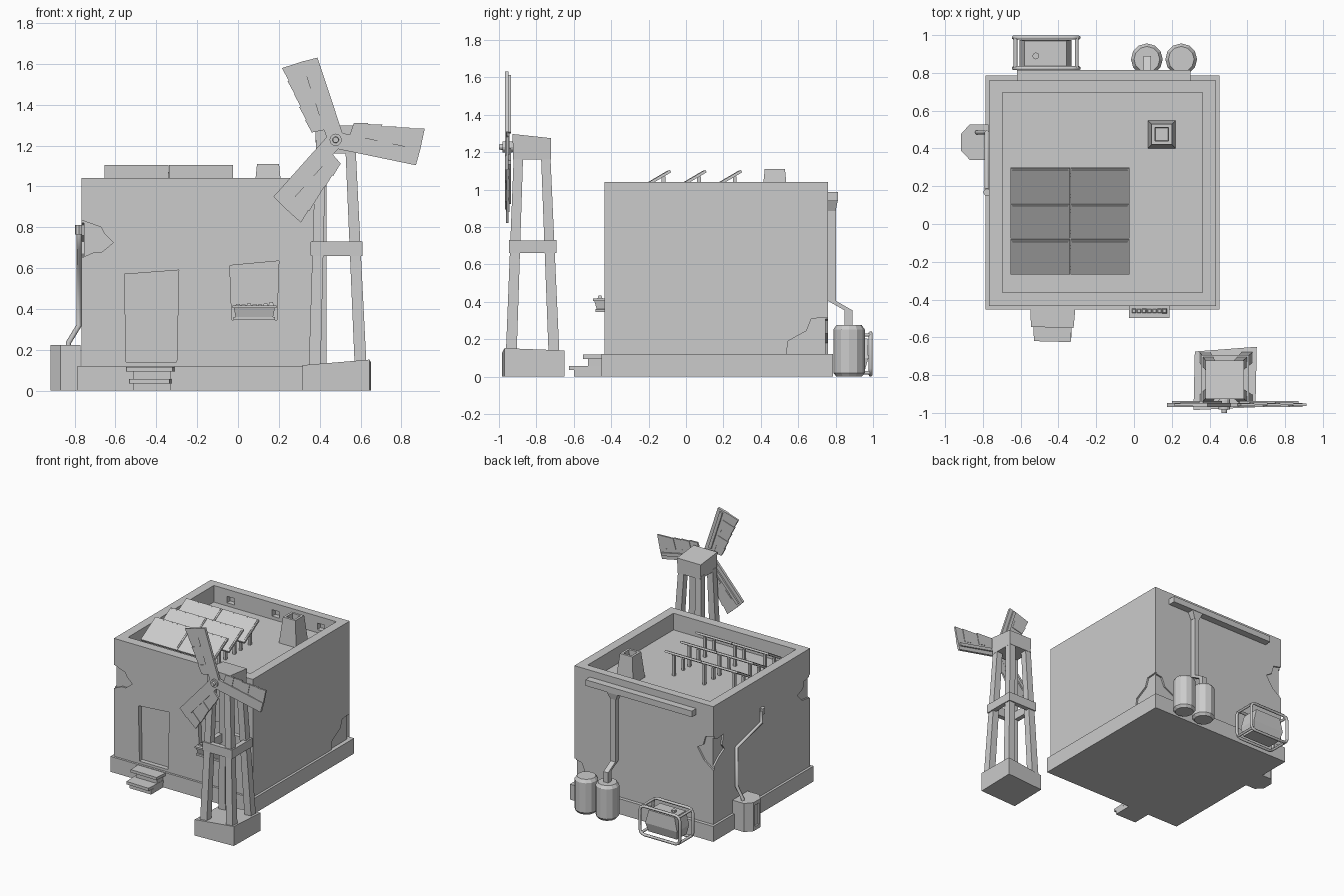
import bpy, bmesh, math, random
from math import sin, cos, pi, radians
random.seed(4)


def loft(name, rings):
    """Skin a stack of equal-length rings and cap both ends."""
    bm = bmesh.new()
    rows = [[bm.verts.new(p) for p in r] for r in rings]
    n = len(rows[0])
    for a, b in zip(rows, rows[1:]):
        for i in range(n):
            bm.faces.new((a[i], a[(i + 1) % n], b[(i + 1) % n], b[i]))
    bm.faces.new(rows[0])
    bm.faces.new(rows[-1])
    bmesh.ops.recalc_face_normals(bm, faces=bm.faces)
    me = bpy.data.meshes.new(name)
    bm.to_mesh(me)
    bm.free()
    ob = bpy.data.objects.new(name, me)
    bpy.context.collection.objects.link(ob)
    return ob


def rect(x0, x1, y0, y1, z):
    return [(x0, y0, z), (x1, y0, z), (x1, y1, z), (x0, y1, z)]


def sq(cx, cy, h, z):
    return rect(cx - h, cx + h, cy - h, cy + h, z)


def box(name, x0, x1, y0, y1, z0, z1):
    return loft(name, [rect(x0, x1, y0, y1, z0), rect(x0, x1, y0, y1, z1)])


def prism_y(name, pts, y0, y1):
    return loft(name, [[(x, y, z) for x, z in pts] for y in (y0, y1)])


def prism_x(name, pts, x0, x1):
    return loft(name, [[(x, y, z) for y, z in pts] for x in (x0, x1)])


def circle(cx, cy, r, z, n=12):
    return [(cx + r * cos(2 * pi * i / n), cy + r * sin(2 * pi * i / n), z) for i in range(n)]


def tube(name, pts, r, cyclic=False):
    cu = bpy.data.curves.new(name, 'CURVE')
    cu.dimensions = '3D'
    cu.bevel_depth, cu.bevel_resolution, cu.use_fill_caps = r, 1, True
    sp = cu.splines.new('POLY')
    sp.points.add(len(pts) - 1)
    for p, c in zip(sp.points, pts):
        p.co = (*c, 1)
    sp.use_cyclic_u = cyclic
    ob = bpy.data.objects.new(name, cu)
    bpy.context.collection.objects.link(ob)
    return ob


def cut(ob, cutters):
    for c in cutters:
        m = ob.modifiers.new('cut', 'BOOLEAN')
        m.operation, m.object, m.solver = 'DIFFERENCE', c, 'EXACT'
    bpy.context.view_layer.update()
    ob.data = bpy.data.meshes.new_from_object(ob.evaluated_get(bpy.context.evaluated_depsgraph_get()))
    ob.modifiers.clear()
    for c in cutters:
        bpy.data.objects.remove(c)


# House walls with roof well, door, window, drains and broken plaster
X0, X1, Y0, Y1 = -0.767, 0.433, -0.435, 0.759
box('plinth', -0.786, 0.452, -0.452, 0.786, 0, 0.12)
walls = box('house_walls', X0, X1, Y0, Y1, 0.1, 1.04)
D = 0.013
cuts = [
    box('c_roof', -0.696, 0.362, -0.362, 0.696, 0.91, 1.2),
    prism_y('c_door', [(-0.556, 0.57), (-0.29, 0.59), (-0.30, 0.14), (-0.547, 0.14)], -0.5, -0.40),
    prism_y('c_window', [(-0.04, 0.613), (0.20, 0.635), (0.19, 0.345), (-0.03, 0.345)], -0.5, -0.40),
    prism_y('c_plaster_front', [(-0.8, 0.835), (-0.767, 0.835), (-0.67, 0.80), (-0.655, 0.77), (-0.61, 0.725),
            (-0.665, 0.68), (-0.70, 0.68), (-0.767, 0.65), (-0.8, 0.65)], Y0 - 0.1, Y0 + D),
    prism_x('c_plaster_left', [(-0.5, 0.837), (-0.36, 0.81), (-0.35, 0.76), (-0.28, 0.73), (-0.34, 0.67), (-0.5, 0.648)],
            X0 - 0.1, X0 + D),
    prism_x('c_plaster_left_back', [(0.8, 0.81), (0.70, 0.77), (0.63, 0.78), (0.65, 0.70), (0.62, 0.66),
            (0.69, 0.62), (0.8, 0.52)], X0 - 0.1, X0 + D),
    prism_y('c_plaster_back', [(-0.8, 0.812), (-0.70, 0.79), (-0.68, 0.72), (-0.63, 0.69), (-0.69, 0.60), (-0.8, 0.518)],
            Y1 - D, Y1 + 0.1),
    prism_x('c_plaster_right', [(0.8, 0.32), (0.67, 0.31), (0.645, 0.245), (0.545, 0.19), (0.53, 0.05), (0.8, 0.05)],
            X1 - D, X1 + 0.1),
    prism_y('c_plaster_back_right', [(0.5, 0.322), (0.37, 0.30), (0.34, 0.23), (0.24, 0.18), (0.21, 0.048), (0.5, 0.048)],
            Y1 - D, Y1 + 0.1)]
cuts += [box('c_drain', x - 0.032, x + 0.032, 0.66, 0.735, 0.935, 0.985) for x in (-0.55, -0.16, 0.23)]
cut(walls, cuts)

# Door steps
for i, (z, y, x0, x1) in enumerate([(0.095, -0.55, -0.55, -0.31), (0.035, -0.625, -0.535, -0.325)]):
    loft(f'step_tread_{i}', [[(x0 + 0.005, y + 0.005, h), (x1 - 0.01, y, h), (x1, -0.44, h), (x0, -0.44, h)]
                             for h in (z, z + 0.022)])
    box(f'step_riser_{i}', -0.515, -0.33, y + 0.025, -0.44, 0, z)

# Window planter with soil and leaves
loft('planter', [rect(-0.022, 0.182, -0.485, -0.42, 0.345), rect(-0.022, 0.182, -0.485, -0.42, 0.36),
                 rect(-0.012, 0.172, -0.478, -0.42, 0.362), rect(-0.02, 0.18, -0.49, -0.42, 0.405)])
box('planter_rim', -0.026, 0.188, -0.497, -0.42, 0.405, 0.418)
for i in range(7):
    x = 0.0 + i * 0.027
    loft(f'planter_leaf_{i}', [sq(x, -0.46, 0.015, 0.41), sq(x, -0.46, 0.008, random.uniform(0.422, 0.436))])

# Solar panels: three tilted rows of two, on posts
for j, yh in enumerate((0.30, 0.11, -0.08)):
    yl, zl, zh = yh - 0.182, 0.985, 1.092
    for k in range(2):
        x = -0.653 + k * 0.316
        for nm, m, lo, hi in (('frame', 0, 0, 0.014), ('cells', 0.01, 0.014, 0.017)):
            s = m * 0.59
            prism_x(f'solar_{nm}_{j}_{k}', [(yl + m, zl + lo + s), (yh - m, zh + lo - s),
                    (yh - m - 0.006, zh + hi - s), (yl + m - 0.006, zl + hi + s)], x + m, x + 0.313 - m)
    for k, x in enumerate((-0.60, -0.34, -0.08)):
        box(f'solar_back_post_{j}_{k}', x - 0.01, x + 0.01, yh - 0.05, yh - 0.03, 0.9, 1.07)
        box(f'solar_front_post_{j}_{k}', x - 0.01, x + 0.01, yl + 0.02, yl + 0.04, 0.9, 1.0)

# Tapered chimney with a hollow flue
cx, cy = 0.147, 0.475
loft('chimney', [sq(cx, cy, 0.075, 0.90), sq(cx, cy, 0.054, 1.11), sq(cx, cy, 0.036, 1.11), sq(cx, cy, 0.034, 1.0)])

# Gutter, funnel and downpipe
box('gutter', -0.62, 0.30, 0.75, 0.814, 0.94, 0.987)
loft('gutter_funnel', [rect(0.048, 0.092, 0.755, 0.80, 0.885), rect(0.02, 0.12, 0.755, 0.812, 0.945)])
path = [(0.78, 0.90), (0.78, 0.405), (0.868, 0.355), (0.868, 0.27)]
loft('downpipe', [rect(0.05, 0.09, y - 0.021, y + 0.021, z) for y, z in path])

# Rain barrels
for i, x in enumerate((0.068, 0.25)):
    loft(f'rain_barrel_{i}', [circle(x, 0.872, r, z) for r, z in
         ((0.068, 0), (0.084, 0.02), (0.084, 0.252), (0.068, 0.275))])

# Generator in a rounded tube frame
loft('generator_body', [rect(-0.59, -0.345, 0.835, 0.955, 0.03), rect(-0.605, -0.33, 0.825, 0.975, 0.10),
                        rect(-0.58, -0.357, 0.83, 0.97, 0.205)])
loft('generator_cap', [circle(-0.52, 0.89, 0.018, z, 8) for z in (0.2, 0.22)])
a, b, c, d, k = -0.637, -0.293, 0.011, 0.233, 0.035
hoop = [(a + k, c), (b - k, c), (b - .01, c + .01), (b, c + k), (b, d - k), (b - .01, d - .01),
        (b - k, d), (a + k, d), (a + .01, d - .01), (a, d - k), (a, c + k), (a + .01, c + .01)]
for i, y in enumerate((0.825, 0.987)):
    tube(f'generator_hoop_{i}', [(x, y, z) for x, z in hoop], 0.011, True)
for x in (a + 0.01, b - 0.01):
    for z in (c + 0.01, d - 0.01):
        tube('generator_crossbar', [(x, 0.825, z), (x, 0.987, z)], 0.01)

# Utility box on the left wall, with conduit up to a lamp
ring = [(-0.77, 0.34), (-0.87, 0.34), (-0.917, 0.39), (-0.917, 0.475), (-0.87, 0.527), (-0.77, 0.527)]
ubox = loft('utility_box', [[(x, y, z) for x, y in ring] for z in (0, 0.223)])
cut(ubox, [box('c_slot', -0.95, -0.905, 0.405, 0.46, 0.03, 0.195)])
for s in (0, 1):
    y = 0.35 if s == 0 else 0.517
    loft(f'utility_panel_{s}', [[(-0.878, y - 0.0, z), (-0.905, y + (0.03 if s == 0 else -0.03), z),
                                 (-0.89, 0.433, z)] for z in (0.03, 0.195)])
tube('conduit', [(-0.83, 0.485, 0.2), (-0.83, 0.485, 0.235), (-0.778, 0.485, 0.32), (-0.778, 0.485, 0.62),
                 (-0.778, 0.18, 0.70), (-0.778, 0.18, 0.79)], 0.013)
loft('conduit_head', [circle(-0.778, 0.168, 0.02, z, 8) for z in (0.765, 0.81)])

# Windmill base block, slightly crooked
corners = [(0.315, -0.985, 0.125), (0.643, -0.97, 0.152), (0.65, -0.65, 0.14), (0.322, -0.675, 0.12)]
loft('windmill_base', [[(x, y, 0) for x, y, z in corners], corners])

# Tower legs, brace ring and cap
TX, TY = 0.483, -0.82
for sx in (-1, 1):
    for sy in (-1, 1):
        loft('tower_leg', [sq(TX + 0.005 + sx * 0.113, TY + sy * 0.115, 0.029, 0.1),
                           sq(TX - 0.005 + sx * 0.073, TY - 0.003 + sy * 0.073, 0.025, 1.18)])
for s in (-1, 1):
    u, v = sorted((s * 0.127, s * 0.09))
    box('brace_x', TX - 0.125, TX + 0.127, TY + u, TY + v, 0.66, 0.73)
    box('brace_y', TX + u, TX + v, TY - 0.125, TY + 0.125, 0.662, 0.728)
loft('tower_cap', [rect(TX - 0.1, TX + 0.095, -0.925, -0.722, 1.16),
                   [(x, y, z) for x, y, z in zip((TX - .105, TX + .1, TX + .1, TX - .105),
                    (-0.927, -0.927, -0.722, -0.722), (1.297, 1.297, 1.275, 1.275))]])

# Hub and three plank sails
HX, HZ = 0.478, 1.228
loft('sail_hub', [[(HX + x, y, HZ + z) for x, z, _ in circle(0, 0, r, 0)] for y, r in
                  ((-0.90, 0.022), (-0.935, 0.03), (-0.982, 0.03), (-0.982, 0.016), (-1.0, 0.014))])


def sail_part(name, ang, pts, y0, y1):
    prism_y(name, [(HX + r * cos(ang) - t * sin(ang), HZ + r * sin(ang) + t * cos(ang)) for r, t in pts], y0, y1)


for i in range(3):
    ang = radians(108 + 120 * i)
    sail_part(f'sail_arm_{i}', ang, [(0.0, -0.042), (0.41, -0.04), (0.415, 0.04), (0.0, 0.039)], -0.968, -0.948)
    for j in range(5):
        r0, r1 = 0.07 + j * 0.069, 0.07 + (j + 1) * 0.069
        t = 0.098 + j * 0.008 + random.uniform(-0.003, 0.003)
        o = 0.004 * (j % 2)
        sail_part(f'sail_plank_{i}_{j}', ang, [(r0 - 0.008, 0.03), (r1, 0.03), (r1, t + 0.013), (r0, t)],
                  -0.963 + o, -0.949 + o)
    sail_part(f'sail_batten_{i}', ang, [(0.08, -0.012), (0.40, -0.012), (0.40, 0.012), (0.08, 0.012)], -0.948, -0.936)
